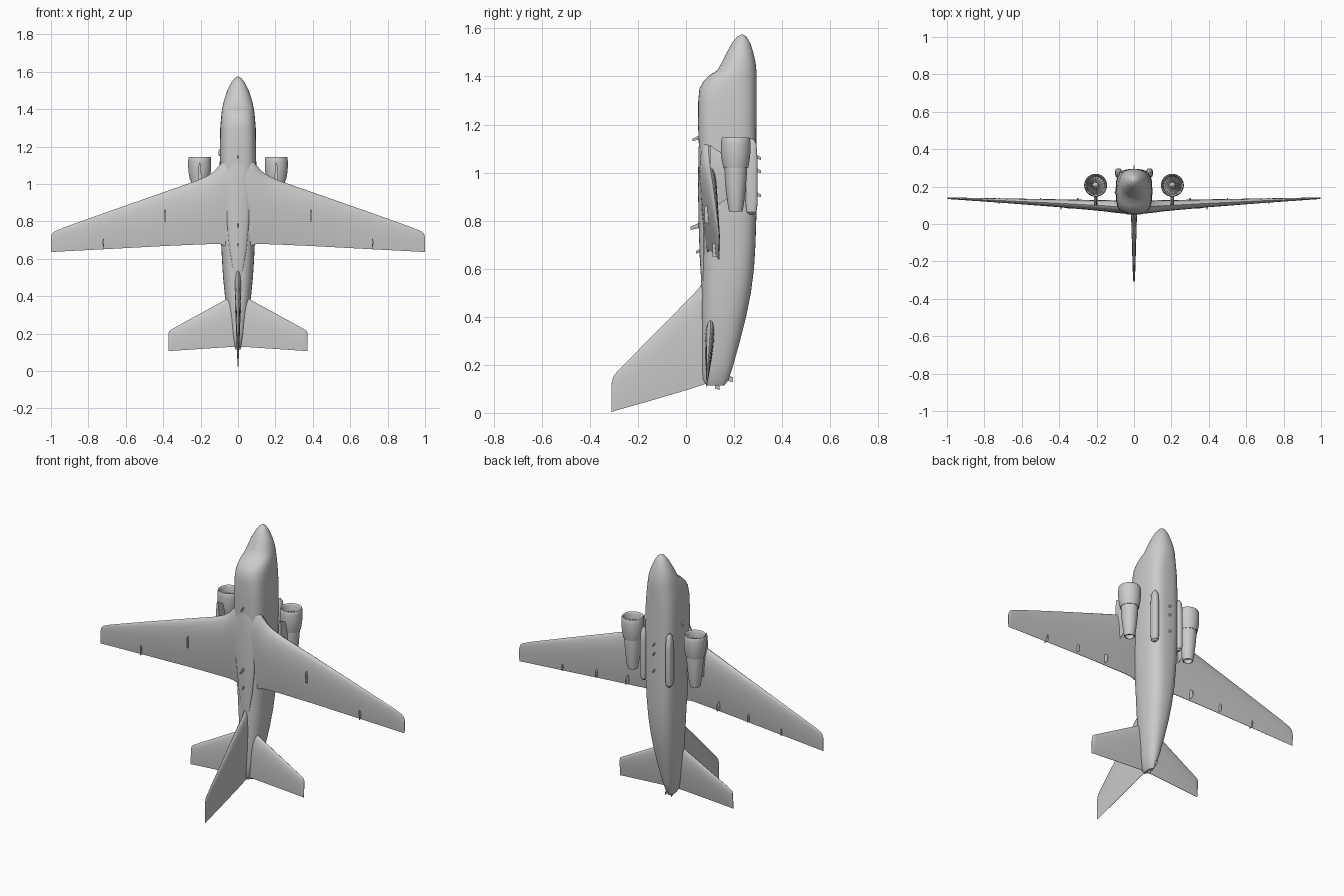
import bpy, bmesh
from math import sin, cos, pi, radians, copysign
from mathutils import Vector


def make(name, verts, faces, angle=35):
    me = bpy.data.meshes.new(name)
    me.from_pydata(verts, [], faces)
    bm = bmesh.new()
    bm.from_mesh(me)
    bmesh.ops.remove_doubles(bm, verts=bm.verts, dist=1e-5)
    bmesh.ops.recalc_face_normals(bm, faces=bm.faces)
    bm.to_mesh(me)
    bm.free()
    ob = bpy.data.objects.new(name, me)
    bpy.context.collection.objects.link(ob)
    bpy.ops.object.select_all(action='DESELECT')
    ob.select_set(True)
    bpy.context.view_layer.objects.active = ob
    bpy.ops.object.shade_smooth_by_angle(angle=radians(angle))
    return ob


def loft(name, rings, angle=35, caps=True):
    n = len(rings[0])
    verts = [p for r in rings for p in r]
    faces = [(i * n + j, i * n + (j + 1) % n, (i + 1) * n + (j + 1) % n, (i + 1) * n + j)
             for i in range(len(rings) - 1) for j in range(n)]
    if caps:
        faces += [tuple(range(n)), tuple(range(len(verts) - n, len(verts)))]
    return make(name, verts, faces, angle)


def oval(cx, cy, z, hw, hh, e=2.0, n=40):
    pts = []
    for i in range(n):
        c, s = cos(2 * pi * i / n), sin(2 * pi * i / n)
        pts.append((cx + hw * copysign(abs(c) ** (2 / e), c),
                    cy + hh * copysign(abs(s) ** (2 / e), s), z))
    return pts


def foil(le, te, thick, n=12):
    """Closed airfoil outline as (z, offset) pairs, nose at le."""
    def t(u):
        return thick * (1.485 * u ** .5 - .63 * u - 1.758 * u * u + 1.4215 * u ** 3 - .5075 * u ** 4)
    us = [(1 - cos(pi * i / n)) / 2 for i in range(n + 1)]
    side = [(u, t(u) + thick * .02 * u) for u in us]
    both = side + [(u, -h) for u, h in side[-1:0:-1]]
    return [(le + (te - le) * u, h) for u, h in both]


def mirror(ob):
    m = ob.modifiers.new("mirror", 'MIRROR')
    m.use_axis[0] = True
    return ob


def lathe(name, cx, cy, prof, n=36):
    return loft(name, [oval(cx, cy, z, r, r, n=n) for r, z in prof], 40, False)


# Fuselage: height, top y, belly y, half width, squareness
body = [(1.575, .232, .238, .003, 2), (1.565, .212, .252, .019, 2), (1.54, .192, .267, .037, 2),
        (1.50, .17, .28, .057, 2.1), (1.46, .15, .289, .071, 2.2), (1.425, .13, .293, .08, 2.3),
        (1.405, .098, .294, .084, 2.4), (1.38, .073, .294, .088, 2.6), (1.35, .056, .294, .091, 2.8),
        (1.30, .051, .294, .095, 3), (1.2, .05, .294, .097, 3.2), (1.05, .056, .294, .098, 3.2),
        (.85, .064, .294, .096, 3.1), (.7, .067, .289, .091, 2.9), (.6, .068, .283, .086, 2.7),
        (.5, .067, .27, .08, 2.5), (.4, .066, .25, .07, 2.4), (.3, .066, .225, .056, 2.3),
        (.2, .067, .197, .039, 2.2), (.14, .07, .178, .025, 2), (.115, .085, .16, .012, 2)]
loft("fuselage", [oval(0, (a + b) / 2, z, w, (b - a) / 2, e) for z, a, b, w, e in body])

# Wing: span x, leading z, trailing z, mid y, thickness
wing = [(0, 1.14, .66, .088, .068), (.07, 1.14, .67, .091, .068), (.095, 1.105, .678, .093, .067),
        (.125, 1.07, .679, .095, .064), (.16, 1.045, .678, .098, .06), (.22, 1.018, .676, .101, .055),
        (.4, .955, .668, .111, .042), (.7, .85, .652, .125, .024), (.93, .768, .64, .135, .012),
        (.98, .747, .637, .137, .009), (.995, .732, .636, .138, .006), (1.0, .715, .636, .138, .003)]
mirror(loft("wing", [[(x, y + h, z) for z, h in foil(a, b, t)] for x, a, b, y, t in wing]))

# Wing-top spine fairing over the fuselage
spine = [(1.18, .02, .01), (1.1, .06, .02), (.95, .07, .022), (.8, .06, .02), (.65, .045, .015), (.5, .02, .006)]
loft("spine_fairing", [oval(0, .072, z, w, h, 2, 24) for z, w, h in spine])

# Tailplane
tail = [(0, .41, .13, .036), (.05, .39, .128, .036), (.2, .308, .118, .025),
        (.35, .226, .108, .014), (.368, .214, .106, .01), (.372, .2, .106, .004)]
mirror(loft("tailplane", [[(x, .095 + h + (z - .25) * .06, z) for z, h in foil(a, b, t)]
                          for x, a, b, t in tail]))

# Fin: y, leading z, trailing z, thickness
fin = [(.12, .62, .13, .04), (.085, .575, .122, .036), (.055, .52, .112, .033), (.02, .482, .1, .03),
       (-.15, .31, .05, .02), (-.29, .168, .01, .011), (-.303, .15, .006, .008), (-.31, .12, .004, .003)]
loft("fin", [[(h, y, z) for z, h in foil(a, b, t)] for y, a, b, t in fin])

# Engines: cowl with open inlet, core, fan
EX, EY = .205, .207
mirror(lathe("engine_cowl", EX, EY, [
    (.047, 1.085), (.049, 1.11), (.051, 1.135), (.054, 1.143), (.057, 1.145), (.0595, 1.14),
    (.0615, 1.12), (.0615, 1.09), (.059, 1.06), (.054, 1.03), (.051, 1.018), (.044, 1.02)]))
mirror(lathe("engine_core", EX, EY, [
    (.0005, 1.085), (.048, 1.085), (.047, 1.02), (.046, .99), (.041, .93), (.034, .87),
    (.028, .838), (.024, .838), (.022, .86), (.0005, .86)]))
mirror(lathe("fan_spinner", EX, EY, [(.018, 1.085), (.016, 1.102), (.01, 1.116), (.0005, 1.122)], 20))
verts, faces = [], []
for i in range(18):
    a = 2 * pi * i / 18
    for r, d in ((.014, .1), (.048, .13)):
        for s in (-1, 1):
            verts.append((EX + r * cos(a + s * d), EY + r * sin(a + s * d), 1.098 + s * .008))
    k = 4 * i
    faces.append((k, k + 1, k + 3, k + 2))
mirror(make("fan_blades", verts, faces))

# Engine pylons: y, leading z, trailing z, thickness
pylon = [(.10, 1.115, .82, .018), (.125, 1.095, .86, .018), (.155, 1.08, .88, .018), (.185, 1.06, .9, .016)]
mirror(loft("engine_pylon", [[(EX + h, y, z) for z, h in foil(a, b, t)] for y, a, b, t in pylon]))

# Wheel fairings along the lower body
fair = [(1.14, .004, .008), (1.12, .015, .02), (1.05, .018, .025), (.87, .018, .025), (.835, .015, .02), (.825, .006, .01)]
mirror(loft("wheel_fairing", [oval(.083, .273, z, w, h, 3, 20) for z, w, h in fair]))


def blade(name, x, y0, y1, z, chord, sweep=.012, thick=.005):
    rings = [[(x + h, y, zz) for zz, h in foil(z + c / 2 - s, z - c / 2 - s, thick, 6)]
             for y, c, s in ((y0, chord, 0), (y1, chord * .6, sweep))]
    return loft(name, rings)


# Small antennas on top and belly, and tail stubs
for i, (y0, y1, z, c) in enumerate([(.06, .027, 1.148, .018), (.055, .018, .78, .022), (.07, .042, .68, .018),
                                    (.285, .312, 1.07, .018), (.285, .312, 1.015, .018), (.285, .312, .915, .018),
                                    (.16, .195, .15, .03), (.12, .14, .115, .025)]):
    blade(f"antenna_{i + 1}", 0, y0, y1, z, c)

# Upper wing fences and under-wing flap hinges
mirror(blade("wing_fence", .39, .11, .078, .83, .1, .005, .006))
for i, (x, z) in enumerate([(.3, .71), (.5, .7), (.72, .68)]):
    mirror(blade(f"flap_hinge_{i + 1}", x, .11, .138, z, .06, .01, .007))

# Side probe near the nose
loft("side_probe", [oval(-.098, .17, z, r, r, 2, 10) for z, r in ((1.15, .002), (1.16, .007), (1.175, .007), (1.185, .002))])
